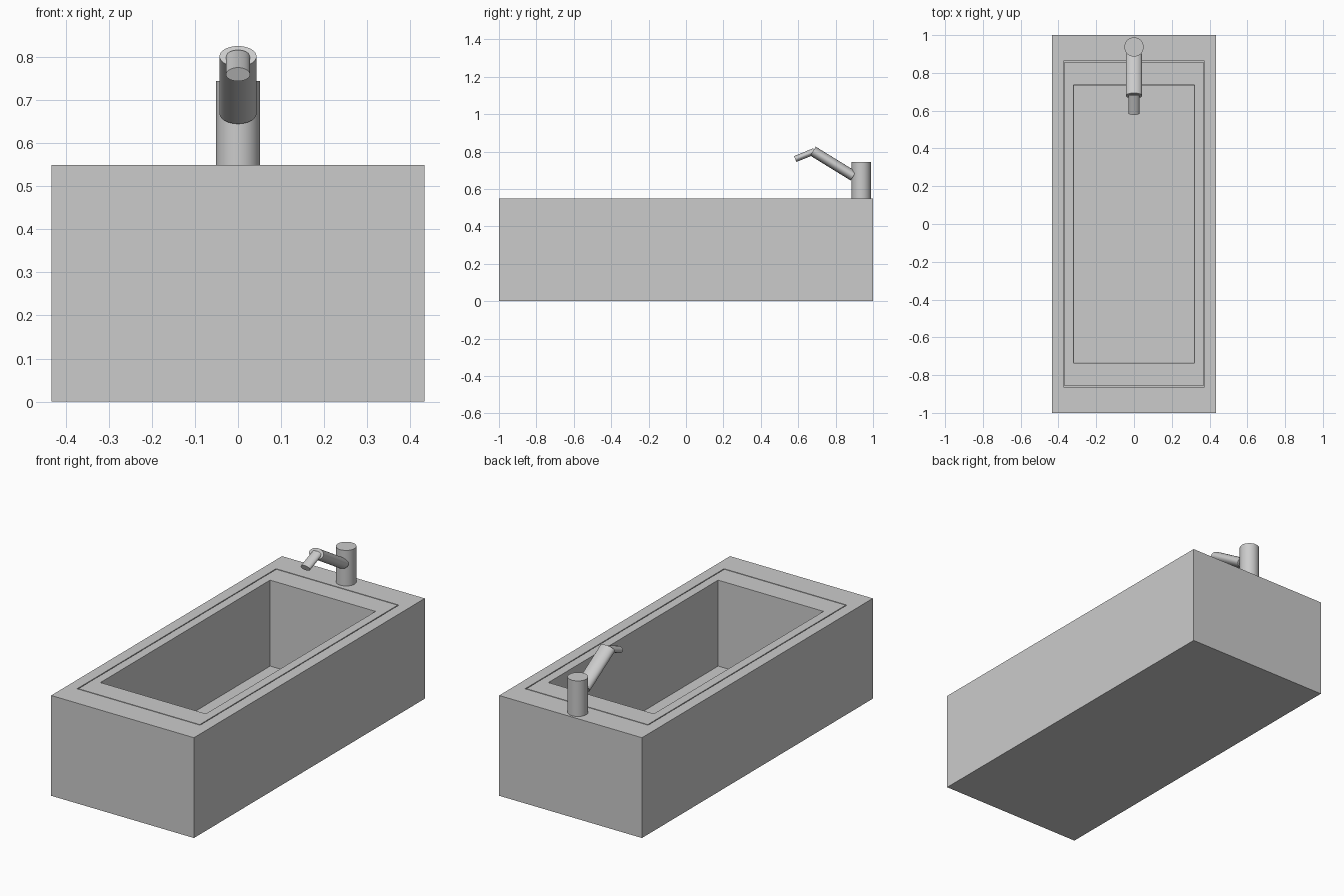
import bpy, bmesh, math
from mathutils import Vector, Matrix

if "Cube" in bpy.data.objects:
    bpy.data.objects.remove(bpy.data.objects["Cube"])


def nested_box(name, rings):
    """Loft rectangular rings (half_x, half_y, z) and cap both ends."""
    bm = bmesh.new()
    loops = [[bm.verts.new((sx * hx, sy * hy, z))
              for sx, sy in ((-1, -1), (1, -1), (1, 1), (-1, 1))]
             for hx, hy, z in rings]
    for a, b in zip(loops, loops[1:]):
        for i in range(4):
            j = (i + 1) % 4
            bm.faces.new((a[i], a[j], b[j], b[i]))
    bm.faces.new(loops[0][::-1])
    bm.faces.new(loops[-1])
    bmesh.ops.recalc_face_normals(bm, faces=bm.faces)
    mesh = bpy.data.meshes.new(name)
    bm.to_mesh(mesh)
    bm.free()
    obj = bpy.data.objects.new(name, mesh)
    bpy.context.collection.objects.link(obj)
    return obj


def tube(name, start, end, half_width, half_thick):
    """Elliptical cylinder running in the YZ plane from start to end."""
    start, end = Vector(start), Vector(end)
    axis = end - start
    bpy.ops.mesh.primitive_cylinder_add(vertices=32, radius=1, depth=1)
    obj = bpy.context.object
    obj.name = name
    obj.data.transform(Matrix.Diagonal((half_width, half_thick, axis.length, 1)))
    obj.location = (start + end) / 2
    obj.rotation_euler.x = math.atan2(-axis.y, axis.z)
    bpy.ops.object.shade_smooth_by_angle(angle=math.radians(35))
    return obj


# Tub: outer block, thin groove around the rim, then the basin
top, gap, groove_floor = 0.55, 0.005, 0.53
nested_box("bathtub", [
    (0.433, 1.0, 0.0),
    (0.433, 1.0, top),
    (0.373, 0.862, top),
    (0.373, 0.862, groove_floor),
    (0.373 - gap, 0.862 - gap, groove_floor),
    (0.373 - gap, 0.862 - gap, top),
    (0.32, 0.735, top),
    (0.318, 0.733, 0.08),
])

# Tap: post, flattened arm and small nozzle
tube("tap_post", (0, 0.937, top), (0, 0.937, 0.745), 0.051, 0.051)
tube("tap_arm", (0, 0.895, 0.669), (0, 0.679, 0.802), 0.043, 0.028)
tube("tap_nozzle", (0, 0.686, 0.801), (0, 0.584, 0.760), 0.028, 0.017)
